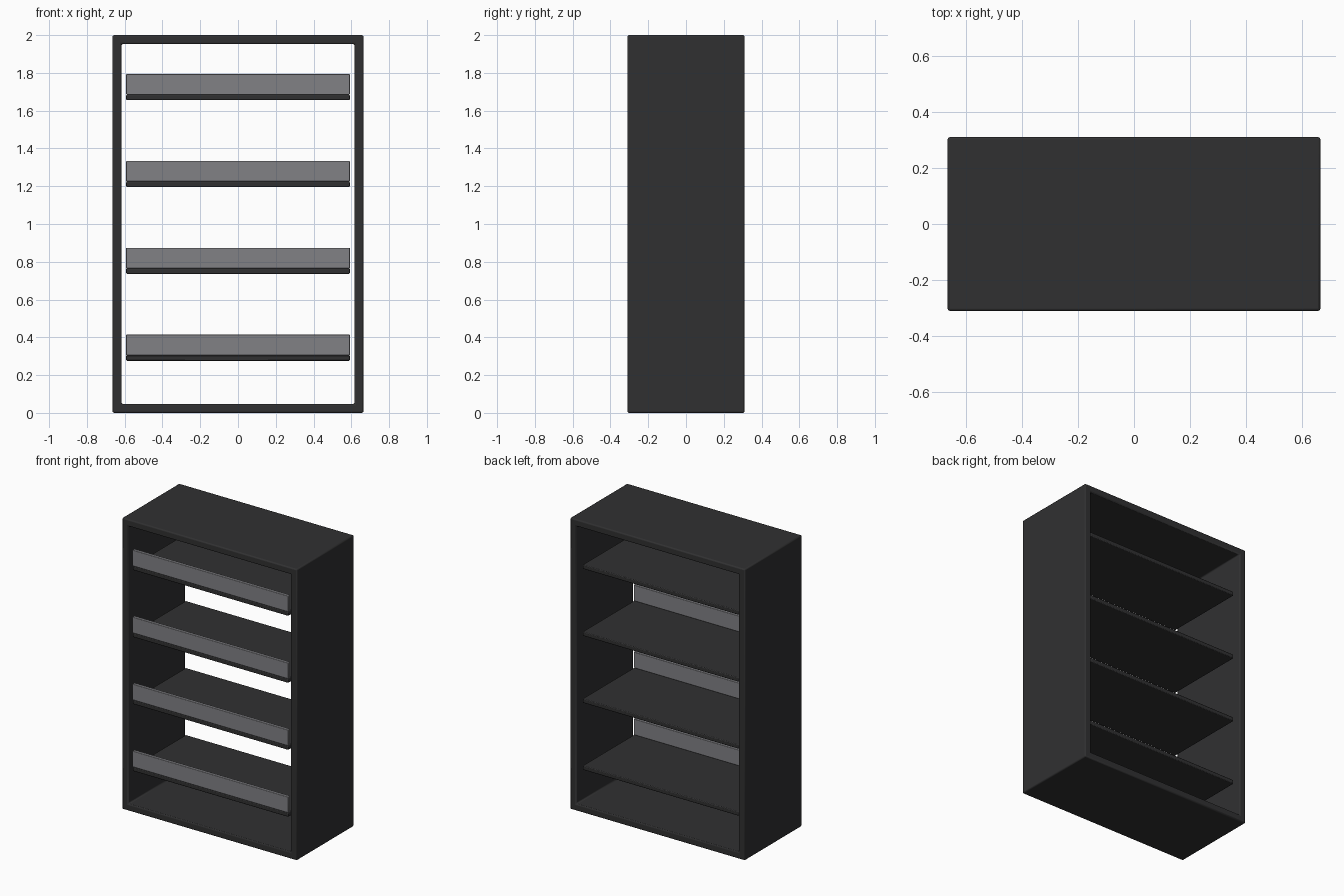
import bpy
import bmesh

if "Cube" in bpy.data.objects:
    bpy.data.objects.remove(bpy.data.objects["Cube"])


def material(name, color):
    m = bpy.data.materials.new(name)
    m.diffuse_color = color
    m.use_nodes = True
    m.node_tree.nodes["Principled BSDF"].inputs["Base Color"].default_value = m.diffuse_color
    return m


DARK = material("charcoal", (0.03, 0.03, 0.031, 1.0))
GLASS = material("smoked_glass", (0.22, 0.22, 0.235, 0.5))


def finish(name, bm, mat, bevel):
    me = bpy.data.meshes.new(name)
    bmesh.ops.recalc_face_normals(bm, faces=bm.faces)
    bm.to_mesh(me)
    bm.free()
    ob = bpy.data.objects.new(name, me)
    bpy.context.collection.objects.link(ob)
    me.materials.append(mat)
    mod = ob.modifiers.new("rounded_edges", 'BEVEL')
    mod.width = bevel
    mod.segments = 2
    return ob


def box(name, lo, hi, mat, bevel):
    bm = bmesh.new()
    bmesh.ops.create_cube(bm, size=1)
    for v in bm.verts:
        v.co = [(a + b) / 2 + c * (b - a) for a, b, c in zip(lo, hi, v.co)]
    return finish(name, bm, mat, bevel)


# Open frame: a rectangular ring, pushed through the full depth
W, D, H, T = 0.664, 0.31, 2.0, 0.047
outer = [(-W, 0), (W, 0), (W, H), (-W, H)]
inner = [(-W + T, T), (W - T, T), (W - T, H - T), (-W + T, H - T)]
bm = bmesh.new()
vo = [bm.verts.new((x, -D, z)) for x, z in outer]
vi = [bm.verts.new((x, -D, z)) for x, z in inner]
ring = [bm.faces.new((vo[i], vo[(i + 1) % 4], vi[(i + 1) % 4], vi[i])) for i in range(4)]
ext = bmesh.ops.extrude_face_region(bm, geom=ring, use_keep_orig=True)
for v in ext["geom"]:
    if isinstance(v, bmesh.types.BMVert):
        v.co.y = D
finish("outer_frame", bm, DARK, 0.008)

# Four shelves, each with a glass lip standing on its front edge
for i in range(4):
    z = 0.276 + i * 0.46
    box(f"shelf_{i + 1}", (-0.592, -0.30, z), (0.592, 0.278, z + 0.029), DARK, 0.005)
    box(f"glass_lip_{i + 1}", (-0.592, -0.30, z + 0.029), (0.592, -0.277, z + 0.138), GLASS, 0.003)

# Smooth the rounded edges while keeping the panels crisp
bpy.ops.object.select_all(action='DESELECT')
for ob in bpy.context.scene.objects:
    ob.select_set(True)
    bpy.context.view_layer.objects.active = ob
bpy.ops.object.shade_smooth_by_angle()
